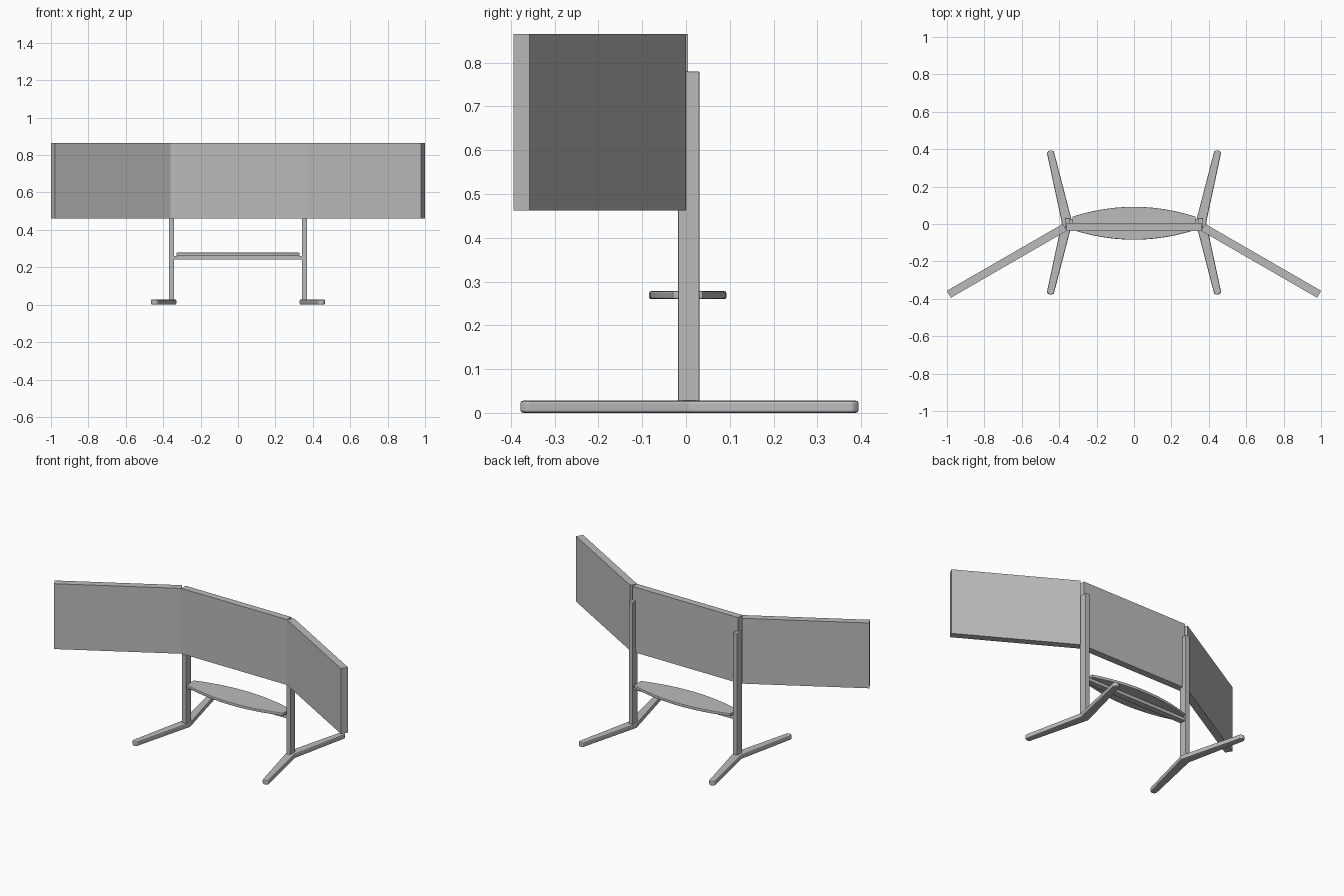
import bpy, bmesh, math
from mathutils import Vector

cube = bpy.data.objects.get("Cube")
if cube:
    bpy.data.objects.remove(cube, do_unlink=True)

GREY = (0.5, 0.5, 0.5, 1)
grey = bpy.data.materials.new("plain grey")
grey.use_nodes = True
grey.diffuse_color = GREY
grey.node_tree.nodes["Principled BSDF"].inputs["Base Color"].default_value = GREY


def prism(name, outline, z0, z1, bevel=0.0, segments=2):
    """Extrude a plan outline between two heights."""
    bm = bmesh.new()
    base = bm.faces.new([bm.verts.new((x, y, z0)) for x, y in outline])
    top = bmesh.ops.extrude_face_region(bm, geom=[base])["geom"]
    verts = [v for v in top if isinstance(v, bmesh.types.BMVert)]
    bmesh.ops.translate(bm, verts=verts, vec=(0, 0, z1 - z0))
    bmesh.ops.recalc_face_normals(bm, faces=bm.faces)
    mesh = bpy.data.meshes.new(name)
    bm.to_mesh(mesh)
    bm.free()
    mesh.materials.append(grey)
    obj = bpy.data.objects.new(name, mesh)
    bpy.context.collection.objects.link(obj)
    if bevel:
        mod = obj.modifiers.new("soft edges", "BEVEL")
        mod.width = bevel
        mod.segments = segments
        mod.limit_method = "ANGLE"
        mod.angle_limit = math.radians(40)
    return obj


def rect(x0, x1, y0, y1):
    return [(x0, y0), (x1, y0), (x1, y1), (x0, y1)]


# Centre screen panel
PANEL_Z = (0.462, 0.865)
prism("centre_panel", rect(-0.36, 0.36, -0.037, 0.005), *PANEL_Z)

# Angled wings, posts and splayed feet on each side
along = Vector((math.cos(math.radians(30)), -math.sin(math.radians(30))))
across = Vector((-along.y, along.x)) * 0.043
inner = Vector((0.36, -0.037))
outer = inner + along * 0.715
wing = [inner, outer, outer + across, inner + across]
foot = [(0.33, 0.008), (0.428, -0.37), (0.437, -0.378), (0.454, -0.378),
        (0.466, -0.365), (0.386, 0.008),
        (0.466, 0.381), (0.454, 0.394), (0.437, 0.394), (0.428, 0.386)]

for side, s in (("left", 1), ("right", -1)):
    def mirror(points):
        return [(s * x, y) for x, y in points]
    prism(side + "_wing_panel", mirror(wing), *PANEL_Z)
    prism(side + "_post", mirror(rect(0.342, 0.37, -0.018, 0.031)), 0.026, 0.78, 0.003)
    prism(side + "_foot", mirror(foot), 0, 0.028, 0.006)

# Lens-shaped shelf with its crossbar
steps = 12
xs = [-0.33 + 0.66 * i / steps for i in range(steps + 1)]


def bulge(x):
    return 0.035 + 0.053 * (1 - (x / 0.33) ** 2)


shelf = [(x, 0.004 - bulge(x)) for x in xs] + [(x, 0.004 + bulge(x)) for x in reversed(xs)]
prism("shelf", shelf, 0.26, 0.278, 0.004)
prism("crossbar", rect(-0.345, 0.345, -0.012, 0.024), 0.241, 0.261)
